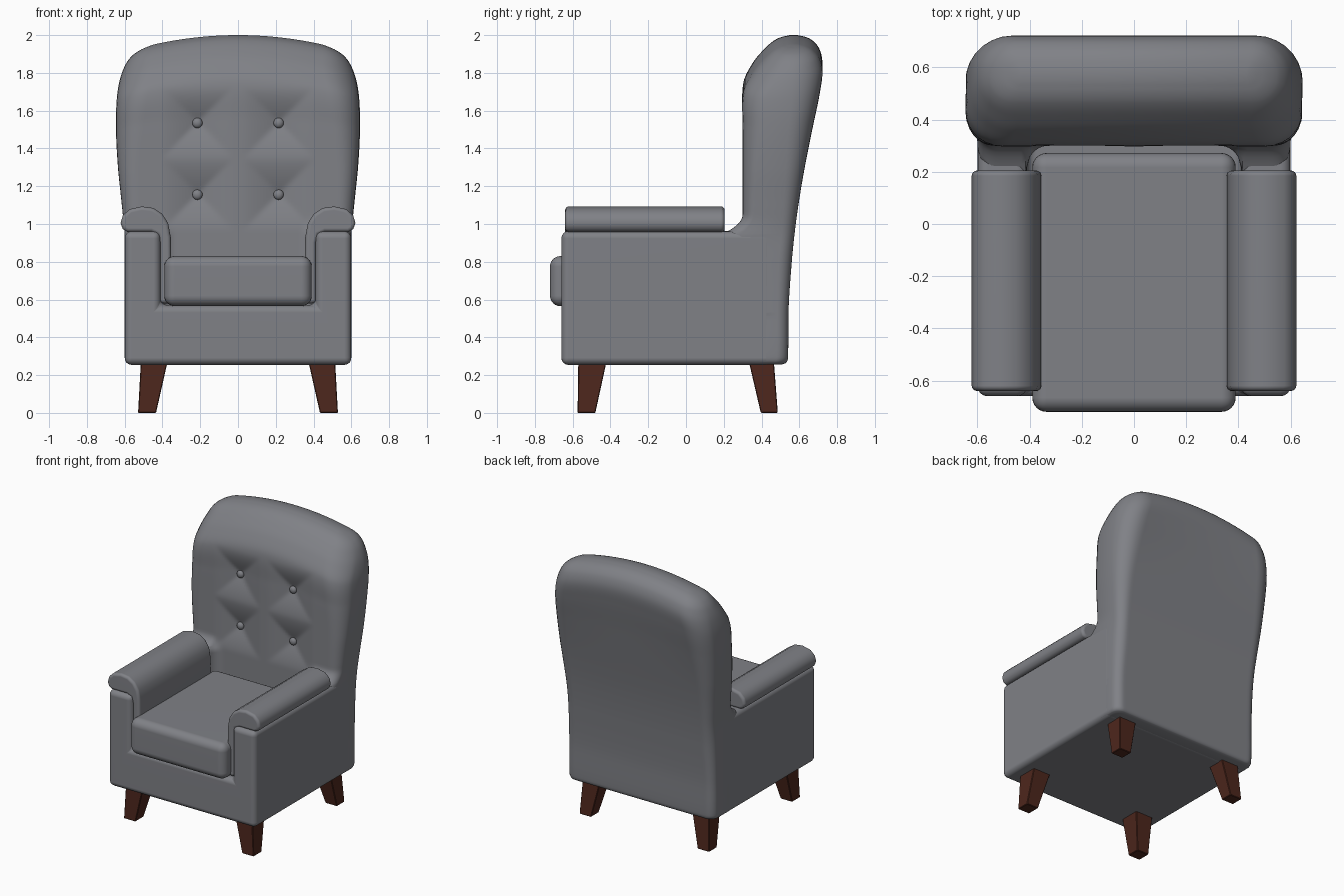
import bpy, bmesh, math
from mathutils import Vector

if "Cube" in bpy.data.objects:
    bpy.data.objects.remove(bpy.data.objects["Cube"])

fabric = bpy.data.materials.new("grey_fabric")
fabric.diffuse_color = (.215, .22, .24, 1)
fabric.use_nodes = True
fabric.node_tree.nodes["Principled BSDF"].inputs["Base Color"].default_value = fabric.diffuse_color
wood = bpy.data.materials.new("dark_wood")
wood.diffuse_color = (.075, .02, .012, 1)
wood.use_nodes = True
wood.node_tree.nodes["Principled BSDF"].inputs["Base Color"].default_value = wood.diffuse_color


def finish(bm, name, mat=fabric, smooth=True):
    bmesh.ops.recalc_face_normals(bm, faces=bm.faces)
    me = bpy.data.meshes.new(name)
    bm.to_mesh(me)
    bm.free()
    ob = bpy.data.objects.new(name, me)
    bpy.context.collection.objects.link(ob)
    me.materials.append(mat)
    if smooth:
        bpy.ops.object.select_all(action='DESELECT')
        ob.select_set(True)
        bpy.context.view_layer.objects.active = ob
        bpy.ops.object.shade_smooth_by_angle(angle=math.radians(50))
    return ob


def prism(name, pts, y0, y1, bevel, segs=4):
    """Extrude an x-z outline along y and round its sharp edges."""
    bm = bmesh.new()
    f = bm.faces.new([bm.verts.new((x, y0, z)) for x, z in pts])
    ext = bmesh.ops.extrude_face_region(bm, geom=[f])
    bmesh.ops.translate(bm, vec=(0, y1 - y0, 0),
                        verts=[v for v in ext['geom'] if isinstance(v, bmesh.types.BMVert)])
    bmesh.ops.recalc_face_normals(bm, faces=bm.faces)
    sharp = [e for e in bm.edges if e.calc_face_angle(0) > math.radians(50)]
    bmesh.ops.bevel(bm, geom=sharp, offset=bevel, offset_type='OFFSET', segments=segs,
                    profile=0.5, affect='EDGES', clamp_overlap=False)
    ob = finish(bm, name)
    ob.modifiers.new("flat_normals", 'WEIGHTED_NORMAL').keep_sharp = True
    return ob


def smoothstep(a, b, x):
    t = min(1, max(0, (x - a) / (b - a)))
    return t * t * (3 - 2 * t)


# Frame: base with two arms, a U outline
prism("frame", [(-.6, .254), (.6, .254), (.6, .962), (.41, .962), (.41, .57),
                (-.41, .57), (-.41, .962), (-.6, .962)], -.66, .46, .038)

# Seat cushion
prism("seat_cushion", [(-.39, .565), (.39, .565), (.39, .83), (-.39, .83)], -.72, .272, .055, 6)

# Arm pads draped over the arms and down their inner sides
pad = [(.585, .958), (.61, .973), (.622, 1.005), (.61, 1.045), (.575, 1.078), (.51, 1.093),
       (.45, 1.085), (.403, 1.055), (.37, 1.005), (.356, .93), (.353, .58), (.413, .58),
       (.413, .90), (.426, .943), (.46, .958)]
for s, side in ((1, "right"), (-1, "left")):
    prism(side + "_arm_pad", [(s * x, z) for x, z in pad], -.64, .205, .02)

# Backrest: lofted rounded rectangles; keys are z, half width, front y, back y, corner radius
keys = [(.257, .57, .32, .51, .05), (.266, .591, .305, .531, .06), (.295, .5995, .30, .54, .06),
        (.55, .5995, .30, .543, .06), (.80, .5995, .30, .56, .07), (.95, .601, .30, .575, .07),
        (1.1, .615, .30, .595, .08), (1.3, .635, .30, .628, .10), (1.55, .646, .30, .672, .13),
        (1.75, .642, .304, .709, .15), (1.86, .626, .358, .722, .16), (1.93, .597, .418, .705, .14),
        (1.97, .56, .464, .672, .10), (1.99, .51, .505, .635, .06), (2.0, .45, .55, .59, .02)]
BUTTONS = [(x, z) for x in (-.215, .215) for z in (1.155, 1.535)]
N, C = 64, 7  # points along each long side, and per corner


def spline(i, t):
    p = [Vector(keys[min(max(j, 0), len(keys) - 1)]) for j in range(i - 1, i + 3)]
    dz = p[2][0] - p[1][0]
    m1 = (p[2] - p[0]) * (dz / (p[2][0] - p[0][0]))
    m2 = (p[3] - p[1]) * (dz / (p[3][0] - p[1][0]))
    return ((2*t**3 - 3*t*t + 1) * p[1] + (t**3 - 2*t*t + t) * m1
            + (3*t*t - 2*t**3) * p[2] + (t**3 - t*t) * m2)


def tuft(x, z):
    """Pyramid-shaped dimple around each button."""
    m = min(max(abs(x - bx), abs(z - bz)) for bx, bz in BUTTONS) / .19
    return .05 * max(0, 1 - m) ** 1.6


def ring(bm, z, w, yf, yb, r):
    r = min(r, (yb - yf) * .48)
    a = w - r
    quarter = [(r * math.sin(math.pi / 2 * i / C), r * math.cos(math.pi / 2 * i / C))
               for i in range(C + 1)]
    out = [(-a + 2 * a * i / N, yf) for i in range(N)]
    out += [(a + s, yf + r - c) for s, c in quarter[:C]]
    out += [(a + c, yb - r + s) for s, c in quarter]
    out += [(a - 2 * a * i / N, yb) for i in range(1, N)]
    out += [(-a - s, yb - r + c) for s, c in quarter[:C]]
    out += [(-a - c, yf + r - s) for s, c in quarter[:C]]
    verts = []
    for x, y in out:
        front = max(0, min(1, ((yf + yb) / 2 - y) / ((yb - yf) / 2)))
        zz = z - .25 * x * x * smoothstep(1.2, 1.9, z)  # arched top
        if y < yf + 1e-4:
            y += tuft(x, zz)
        if .5 < z < 1.05:  # fillet where the arms meet the back
            u = min(1, max(0, (abs(x) - .33) / .085))
            v = min(1, (1.05 - z) / .1)
            y -= .1 * v * v * front * (1 - math.sqrt(1 - u * u))
        verts.append(bm.verts.new((x, y, zz)))
    return verts


bm = bmesh.new()
rings = []
for i in range(len(keys) - 1):
    n = max(3, math.ceil((keys[i + 1][0] - keys[i][0]) / .018))
    rings += [ring(bm, *spline(i, k / n)) for k in range(n)]
rings.append(ring(bm, *keys[-1]))
for lo, hi in zip(rings, rings[1:]):
    for j in range(len(lo)):
        k = (j + 1) % len(lo)
        bm.faces.new((lo[j], lo[k], hi[k], hi[j]))
for end in (rings[0], rings[-1]):  # close the ends with a strip from front to back
    fr, bk = end[-C:] + end[:N + C], end[N + C:-C][::-1]
    for j in range(len(fr) - 1):
        bm.faces.new((fr[j], fr[j + 1], bk[j + 1], bk[j]))
    bmesh.ops.holes_fill(bm, edges=[e for e in bm.edges if e.is_boundary], sides=4) if end is rings[-1] else None
finish(bm, "backrest")

# Buttons in the tufting
for n, (x, z) in enumerate(BUTTONS):
    bm = bmesh.new()
    bmesh.ops.create_uvsphere(bm, u_segments=16, v_segments=10, radius=.027)
    bmesh.ops.scale(bm, vec=(1, .7, 1), verts=bm.verts)
    bmesh.ops.translate(bm, vec=(x, .335, z), verts=bm.verts)
    finish(bm, "button_%d" % (n + 1))

# Tapered, splayed wooden legs
for name, top, bot in (("front_leg", (-.57, -.42), (-.574, -.48)),
                       ("back_leg", (.332, .465), (.396, .486))):
    for s, side in ((1, "right"), (-1, "left")):
        bm = bmesh.new()
        loops = []
        for (x0, x1), (y0, y1), z in (((.434, .529), bot, 0), ((.372, .514), top, .275)):
            loops.append([bm.verts.new((s * x, y, z))
                          for x, y in ((x0, y0), (x1, y0), (x1, y1), (x0, y1))])
        for j in range(4):
            k = (j + 1) % 4
            bm.faces.new((loops[0][j], loops[0][k], loops[1][k], loops[1][j]))
        for l in loops:
            bm.faces.new(l)
        bmesh.ops.recalc_face_normals(bm, faces=bm.faces)
        bmesh.ops.bevel(bm, geom=bm.edges[:], offset=.004, segments=1, affect='EDGES')
        finish(bm, side + "_" + name, wood, smooth=False)
